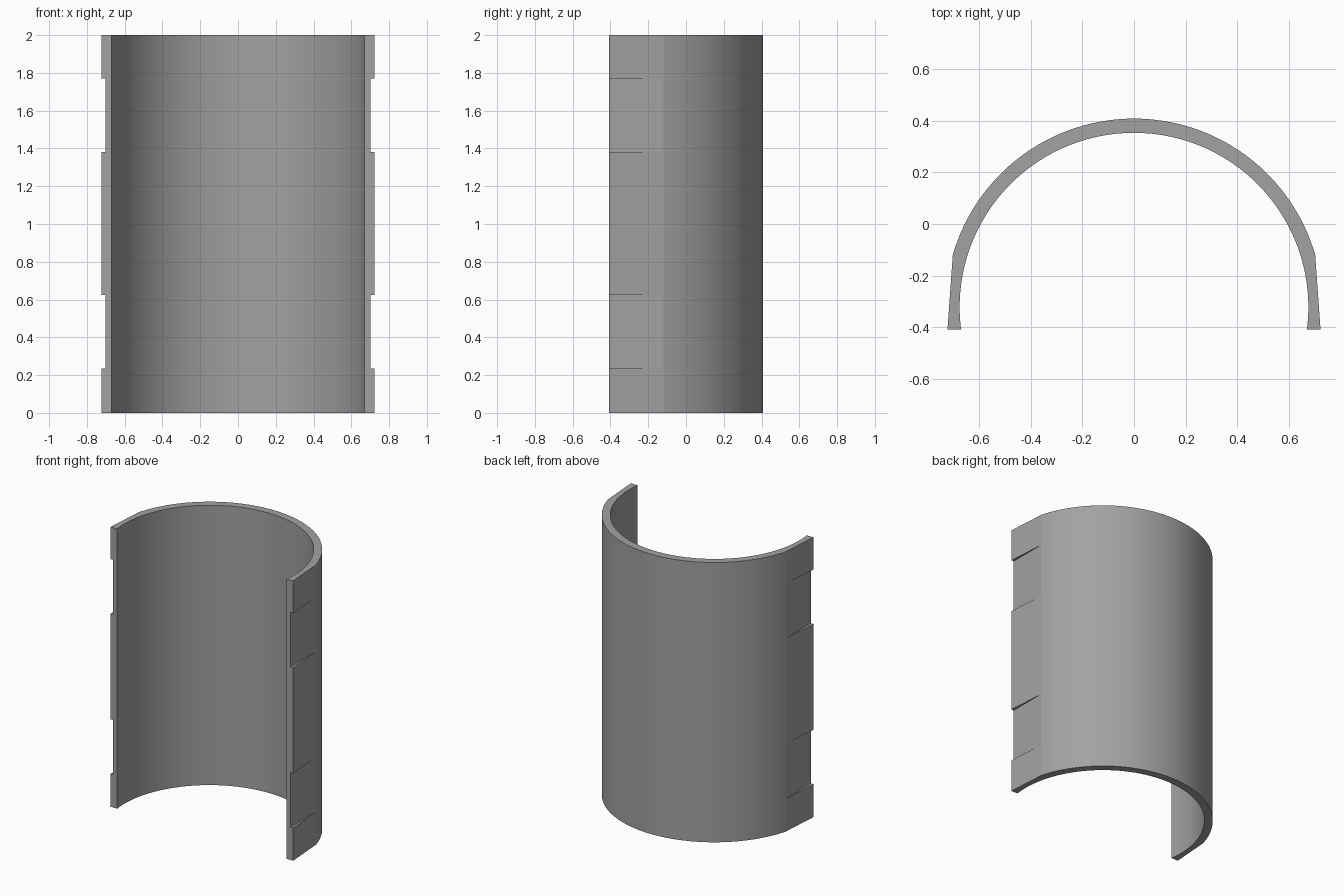
import bpy, bmesh, math

if "Cube" in bpy.data.objects:
    bpy.data.objects.remove(bpy.data.objects["Cube"])

R_OUT, R_IN, CY = 0.73, 0.675, -0.322   # arc radii and centre
FRONT, CORNER = -0.408, -0.12           # front edge, start of flat flank
TIP = 0.722                             # outer x of the flared edge
SEG = 64

a_out = math.asin((CORNER - CY) / R_OUT)
a_in = math.asin((FRONT - CY) / R_IN)
NOTCH = R_OUT * math.cos(a_out)         # outer x inside the notches


def arc(r, a, n):
    """Points from the right end over the back to the left end."""
    return [(r * math.cos(t), CY + r * math.sin(t))
            for t in (a + (math.pi - 2 * a) * i / n for i in range(n + 1))]


outer, inner = arc(R_OUT, a_out, SEG), arc(R_IN, a_in, SEG)
notched = [(NOTCH, FRONT)] + outer + [(-NOTCH, FRONT)] + inner[::-1]
full = ([(NOTCH, FRONT), (TIP, FRONT)] + outer
        + [(-TIP, FRONT), (-NOTCH, FRONT)] + inner[::-1])

bm = bmesh.new()


def ring(profile, z):
    return [bm.verts.new((x, y, z)) for x, y in profile]


# Wall: stacked slabs, alternating flared flanks and notches
levels = [0, 0.235, 0.625, 1.38, 1.77, 2]
for i, (z0, z1) in enumerate(zip(levels, levels[1:])):
    profile = notched if i % 2 else full
    lo, hi = ring(profile, z0), ring(profile, z1)
    n = len(profile)
    for k in range(n):
        j = (k + 1) % n
        bm.faces.new((lo[k], lo[j], hi[j], hi[k]))

# Small ledges at the notch ends
for z in levels[1:-1]:
    for s in (1, -1):
        bm.faces.new(ring([(s * NOTCH, FRONT), (s * TIP, FRONT),
                           (s * NOTCH, CORNER)], z))

# Top and bottom rims
bm.faces.new(ring(full, 2))
bm.faces.new(ring(full, 0)[::-1])

bmesh.ops.remove_doubles(bm, verts=bm.verts, dist=1e-5)
bmesh.ops.recalc_face_normals(bm, faces=bm.faces)
mesh = bpy.data.meshes.new("half_pipe_shell")
bm.to_mesh(mesh)
bm.free()

shell = bpy.data.objects.new("half_pipe_shell", mesh)
bpy.context.collection.objects.link(shell)
grey = bpy.data.materials.new("grey")
grey.diffuse_color = (0.36, 0.36, 0.36, 1)
grey.use_nodes = True
grey.node_tree.nodes["Principled BSDF"].inputs["Base Color"].default_value = grey.diffuse_color
mesh.materials.append(grey)

bpy.context.view_layer.objects.active = shell
shell.select_set(True)
bpy.ops.object.shade_smooth_by_angle(angle=math.radians(12))
